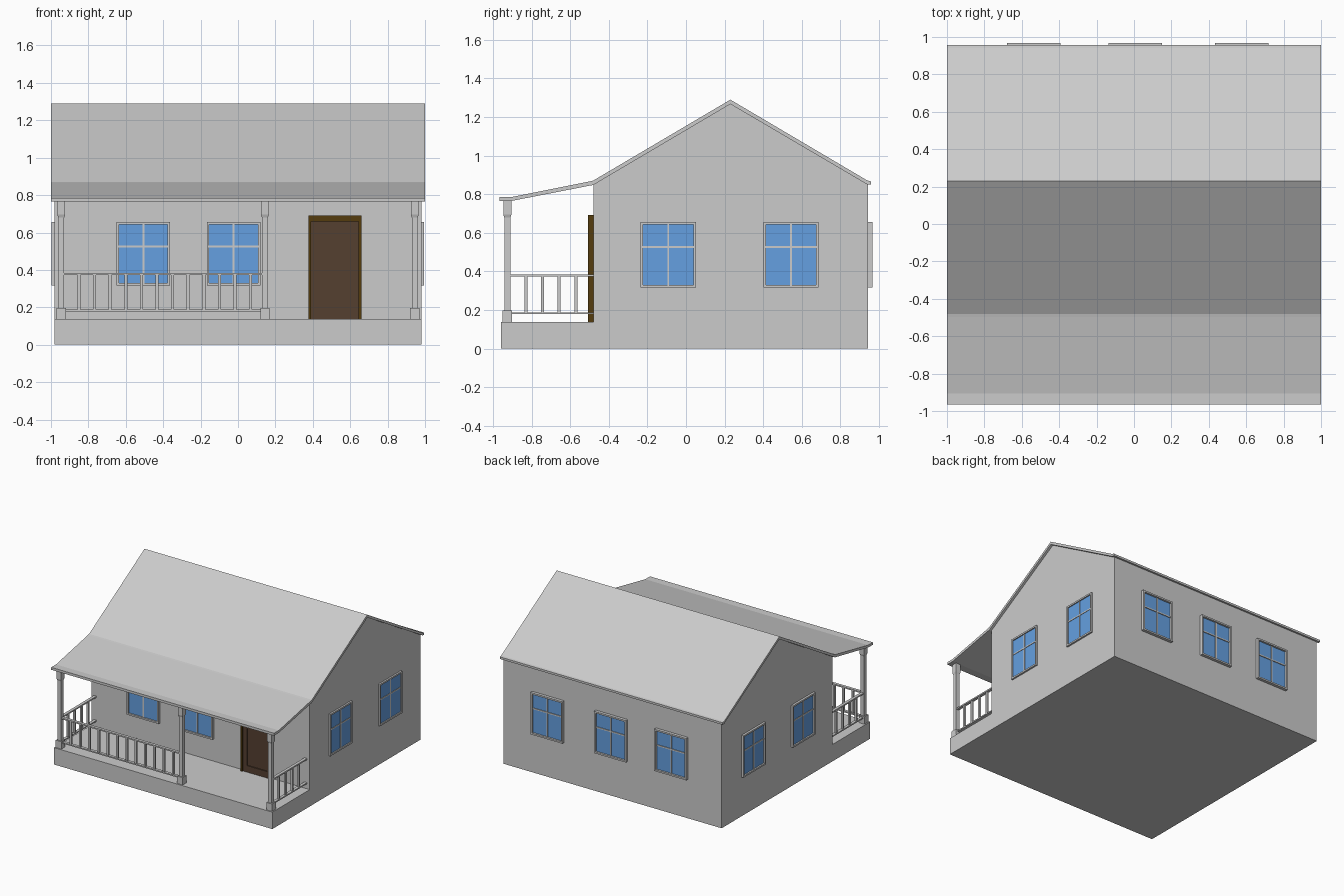
import bpy, bmesh
from math import radians
from mathutils import Matrix, Vector

if "Cube" in bpy.data.objects:
    bpy.data.objects.remove(bpy.data.objects["Cube"])


def material(name, rgb):
    m = bpy.data.materials.new(name)
    m.diffuse_color = (*rgb, 1)
    m.use_nodes = True
    m.node_tree.nodes["Principled BSDF"].inputs["Base Color"].default_value = m.diffuse_color
    return m


GLASS = material("glass_blue", (0.13, 0.35, 0.75))
FRAME = material("dark_wood", (0.09, 0.045, 0.004))
DOOR = material("door_wood", (0.09, 0.05, 0.03))


def finish(name, bm, mat=None, matrix=None):
    bmesh.ops.recalc_face_normals(bm, faces=bm.faces)
    me = bpy.data.meshes.new(name)
    bm.to_mesh(me)
    bm.free()
    ob = bpy.data.objects.new(name, me)
    bpy.context.collection.objects.link(ob)
    if matrix:
        ob.matrix_world = matrix
    if mat:
        me.materials.append(mat)
    return ob


def add_box(bm, x0, x1, y0, y1, z0, z1, taper=1.0):
    """Box from its limits; taper scales the bottom end."""
    r = bmesh.ops.create_cube(bm, size=1)
    for v in r["verts"]:
        k = taper if v.co.z < 0 else 1.0
        v.co = Vector(((x0 + x1) / 2 + v.co.x * (x1 - x0) * k,
                       (y0 + y1) / 2 + v.co.y * (y1 - y0) * k,
                       (z0 + z1) / 2 + v.co.z * (z1 - z0)))


def boxes(name, limits, mat=None, matrix=None):
    bm = bmesh.new()
    for b in limits:
        add_box(bm, *b)
    return finish(name, bm, mat, matrix)


def extrude_profile(name, yz, half):
    bm = bmesh.new()
    f = bm.faces.new([bm.verts.new((-half, y, z)) for y, z in yz])
    r = bmesh.ops.extrude_face_region(bm, geom=[f])
    for v in r["geom"]:
        if isinstance(v, bmesh.types.BMVert):
            v.co.x = half
    return finish(name, bm)


# House walls with the porch floor as one side profile
extrude_profile("walls_and_porch_floor", [
    (-0.96, 0), (0.943, 0), (0.943, 0.855), (0.23, 1.275),
    (-0.48, 0.855), (-0.48, 0.137), (-0.96, 0.137)], 0.98)

# Gable roof running down into the porch roof
extrude_profile("roof", [
    (0.23, 1.29), (-0.48, 0.871), (-0.496, 0.867), (-0.905, 0.785), (-0.966, 0.785),
    (-0.966, 0.765), (-0.905, 0.765), (-0.48, 0.848), (0.23, 1.267),
    (0.94, 0.85), (0.958, 0.85), (0.958, 0.867), (0.94, 0.871)], 1.0)

# Porch posts: base block, shaft, flared capital
PY = -0.926
for name, x in (("left", -0.945), ("middle", 0.144), ("right", 0.945)):
    bm = bmesh.new()
    add_box(bm, x - .025, x + .025, PY - .025, PY + .025, 0.137, 0.19)
    add_box(bm, x - .016, x + .016, PY - .016, PY + .016, 0.19, 0.70)
    add_box(bm, x - .021, x + .021, PY - .021, PY + .021, 0.695, 0.768, )
    add_box(bm, x - .021, x + .021, PY - .021, PY + .021, 0.68, 0.695, 0.76)
    add_box(bm, x - .025, x + .025, PY - .025, PY + .025, 0.19, 0.197, 1.0)
    finish(name + "_porch_post", bm)

# Railings
RAILS = ((0.178, 0.188), (0.373, 0.384))
H = 0.008
front = [(-0.94, 0.14, PY - .012, PY + .012, *z) for z in RAILS]
for i in range(12):
    x = -0.85 + i * 0.0834
    front.append((x - H, x + H, PY - H, PY + H, 0.185, 0.375))
boxes("front_railing", front)
for name, x in (("left", -0.945), ("right", 0.945)):
    side = [(x - .012, x + .012, PY, -0.48, *z) for z in RAILS]
    for i in range(4):
        y = -0.83 + i * 0.0863
        side.append((x - H, x + H, y - H, y + H, 0.185, 0.375))
    boxes(name + "_railing", side)


# Windows: frame, glazing bars and glass, facing local -y
def window(name, x, y, angle, depth):
    m = Matrix.Translation((x, y, 0)) @ Matrix.Rotation(radians(angle), 4, "Z")
    w, b, z0, z1 = 0.143, 0.013, 0.317, 0.657
    e = 0.01
    boxes(name + "_window_frame", [
        (-w, -w + b, -depth, e, z0, z1), (w - b, w, -depth, e, z0, z1),
        (-w + b, w - b, -depth, e, z0, z0 + b), (-w + b, w - b, -depth, e, z1 - b, z1),
        (-.005, .005, -depth * .6, e, z0 + b, z1 - b),
        (-w + b, w - b, -depth * .6, e, 0.521, 0.531)], None, m)
    boxes(name + "_window_glass",
          [(-w + b, w - b, -depth * .35, 0, z0 + b, z1 - b)], GLASS, m)


for i, x in enumerate((-0.506, -0.024)):
    window(f"front_{i}", x, -0.48, 0, 0.02)
for i, x in enumerate((-0.535, 0.006, 0.577)):
    window(f"back_{i}", x, 0.943, 180, 0.024)
for i, y in enumerate((-0.092, 0.545)):
    window(f"right_{i}", 0.98, y, 90, 0.014)
    window(f"left_{i}", -0.98, y, -90, 0.018)

# Front door: surround, leaf with raised stiles and rails
D0, D1, DB, DT = 0.376, 0.659, 0.137, 0.692
boxes("door_surround", [
    (D0, D0 + .015, -0.507, -0.475, DB, DT), (D1 - .015, D1, -0.507, -0.475, DB, DT),
    (D0 + .015, D1 - .015, -0.507, -0.475, 0.66, DT)], FRAME)
a, b, c = D0 + .015, D1 - .015, (D0 + D1) / 2
boxes("door_leaf", [
    (a, b, -0.488, -0.475, DB, 0.66),
    (a, a + .035, -0.496, -0.488, DB, 0.66), (b - .035, b, -0.496, -0.488, DB, 0.66),
    (c - .015, c + .015, -0.496, -0.488, 0.53, 0.63),
    (a + .035, b - .035, -0.496, -0.488, 0.63, 0.66),
    (a + .035, b - .035, -0.496, -0.488, 0.49, 0.53),
    (a + .035, b - .035, -0.496, -0.488, DB, 0.19)], DOOR)
